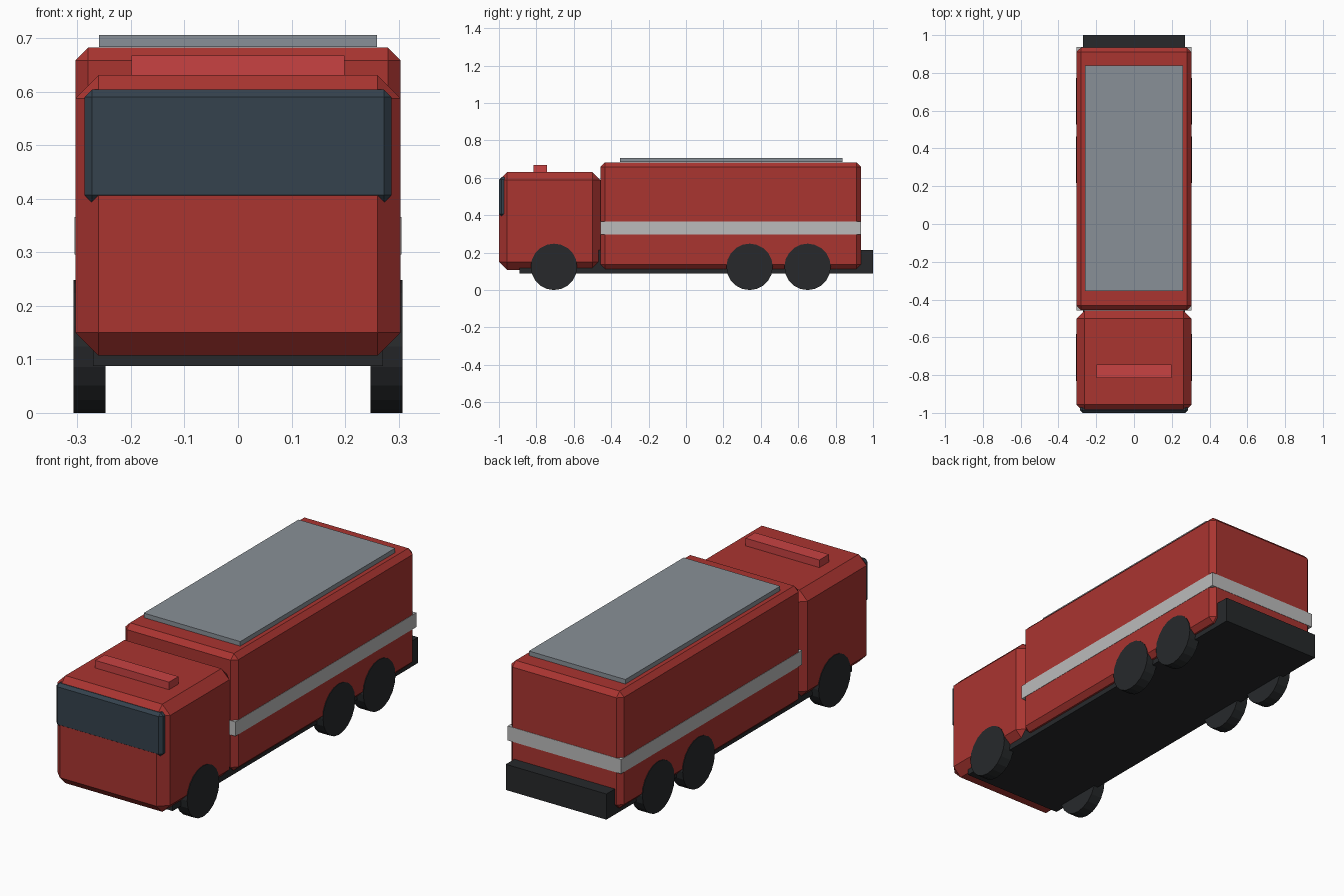
import bpy
from math import radians

if "Cube" in bpy.data.objects:
    bpy.data.objects.remove(bpy.data.objects["Cube"])


def material(name, rgb):
    m = bpy.data.materials.new(name)
    m.diffuse_color = (*rgb, 1)
    m.use_nodes = True
    m.node_tree.nodes["Principled BSDF"].inputs["Base Color"].default_value = m.diffuse_color
    return m


RED = material("red_paint", (0.40, 0.035, 0.03))
LAMP = material("lamp_red", (0.58, 0.055, 0.055))
GLASS = material("dark_glass", (0.035, 0.055, 0.075))
BLACK = material("black_rubber", (0.02, 0.022, 0.024))
SILVER = material("silver_band", (0.50, 0.50, 0.50))
GREY = material("roof_grey", (0.25, 0.28, 0.31))


def box(name, half_width, y, z, mat, bevel=0):
    """Box centred on x, given its y and z ranges, with chamfered edges."""
    bpy.ops.mesh.primitive_cube_add(
        size=1, location=(0, sum(y) / 2, sum(z) / 2))
    ob = bpy.context.object
    ob.name = name
    ob.scale = (2 * half_width, y[1] - y[0], z[1] - z[0])
    bpy.ops.object.transform_apply(location=False, rotation=False, scale=True)
    ob.data.materials.append(mat)
    if bevel:
        mod = ob.modifiers.new("chamfer", 'BEVEL')
        mod.width = bevel
        mod.segments = 1
    return ob


# Chassis, including the rear step
box("chassis", 0.271, (-0.89, 1.0), (0.088, 0.213), BLACK)

# Cab with windscreen and roof lamp
box("cab", 0.304, (-0.999, -0.458), (0.107, 0.631), RED, 0.043)
box("windscreen", 0.287, (-1.0, -0.957), (0.393, 0.604), GLASS, 0.014)
box("roof_lamp", 0.199, (-0.815, -0.743), (0.625, 0.668), LAMP)

# Rear body with band and roof panel
box("rear_body", 0.304, (-0.456, 0.935), (0.113, 0.683), RED, 0.024)
box("side_band", 0.3055, (-0.457, 0.9365), (0.296, 0.366), SILVER)
box("roof_panel", 0.26, (-0.354, 0.838), (0.684, 0.706), GREY)

# Three axles of wheels
for axle, y in (("front", -0.706), ("middle", 0.34), ("rear", 0.65)):
    for side, s in (("left", -1), ("right", 1)):
        bpy.ops.mesh.primitive_cylinder_add(
            vertices=20, radius=0.124, depth=0.059,
            location=(s * 0.2775, y, 0.124), rotation=(0, radians(90), 0))
        wheel = bpy.context.object
        wheel.name = f"{axle}_{side}_wheel"
        wheel.data.materials.append(BLACK)
